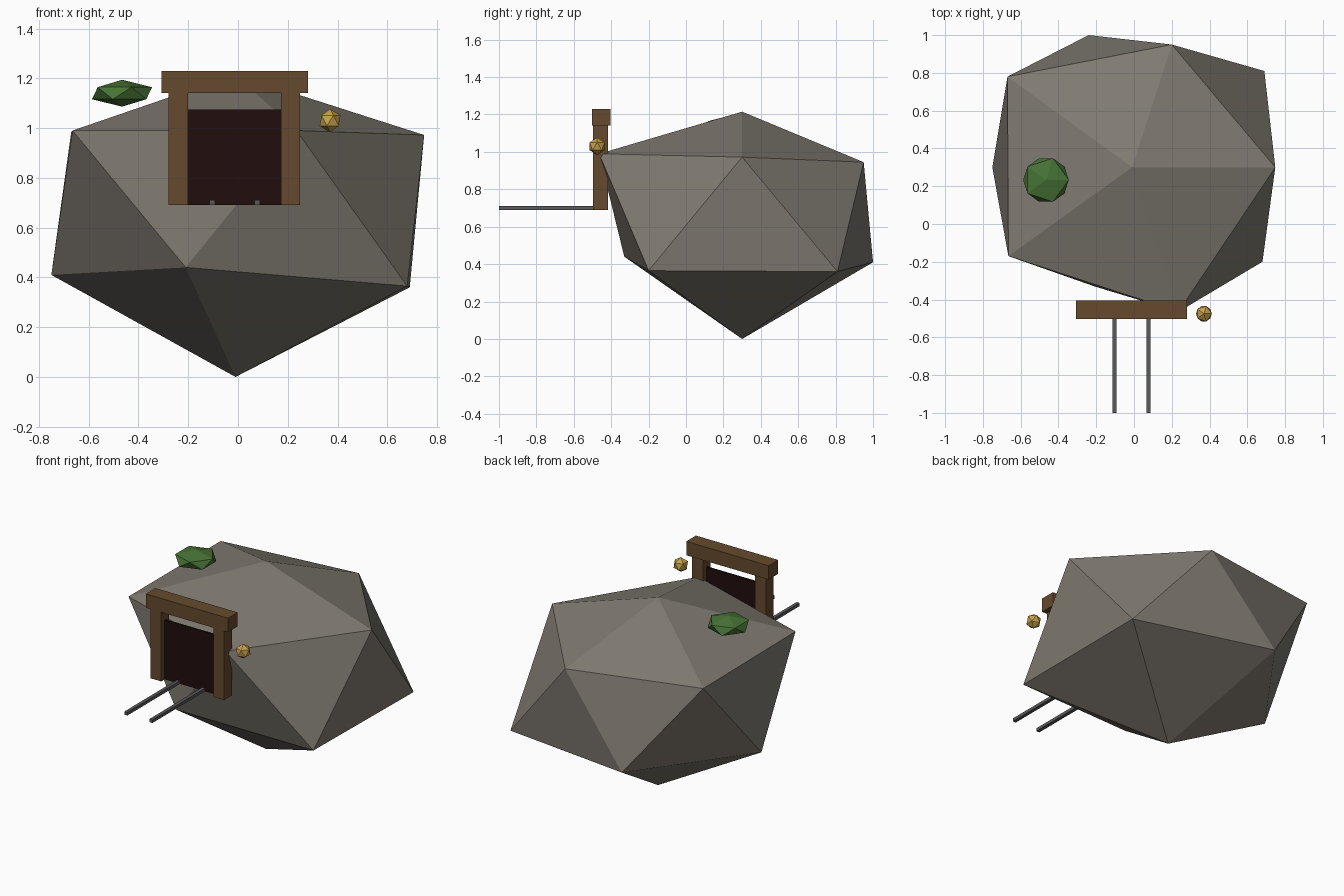
import bpy, bmesh
from mathutils import Vector

if "Cube" in bpy.data.objects:
    bpy.data.objects.remove(bpy.data.objects["Cube"])


def mat(name, rgb):
    m = bpy.data.materials.new(name)
    m.diffuse_color = (*rgb, 1)
    m.use_nodes = True
    m.node_tree.nodes["Principled BSDF"].inputs["Base Color"].default_value = m.diffuse_color
    return m


STONE = mat("stone", (0.215, 0.195, 0.165))
WOOD = mat("timber", (0.133, 0.068, 0.026))
DARK = mat("dark_opening", (0.015, 0.004, 0.004))
STEEL = mat("steel", (0.10, 0.10, 0.105))
LEAF = mat("leaf", (0.062, 0.17, 0.035))
GOLD = mat("gold", (0.58, 0.36, 0.075))


def finish(name, bm, material):
    me = bpy.data.meshes.new(name)
    bm.to_mesh(me)
    bm.free()
    me.materials.append(material)
    ob = bpy.data.objects.new(name, me)
    bpy.context.collection.objects.link(ob)
    return ob


def box(name, lo, hi, material):
    lo, hi = Vector(lo), Vector(hi)
    bm = bmesh.new()
    bmesh.ops.create_cube(bm, size=1)
    for v in bm.verts:
        v.co = (lo + hi) / 2 + v.co * (hi - lo)
    return finish(name, bm, material)


def ico(name, centre, radius, squash, material):
    bm = bmesh.new()
    bmesh.ops.create_icosphere(bm, subdivisions=1, radius=radius)
    for v in bm.verts:
        v.co.z *= squash
        v.co += Vector(centre)
    return finish(name, bm, material)


# Boulder: icosahedron with each corner pulled to its irregular place
corners = [Vector(p) for p in (
    (-0.01, 0.30, 0.0), (-0.01, 0.30, 1.215),
    (0.68, -0.20, 0.365), (-0.21, -0.33, 0.44), (-0.75, 0.30, 0.41),
    (-0.24, 1.00, 0.41), (0.69, 0.81, 0.36),
    (0.235, -0.465, 0.99), (-0.665, -0.17, 0.99), (-0.67, 0.78, 0.985),
    (0.20, 0.95, 0.945), (0.748, 0.30, 0.972))]
bm = bmesh.new()
bmesh.ops.create_icosphere(bm, subdivisions=1, radius=1)
for v in bm.verts:
    guess = Vector((v.co.x * 0.8, 0.3 + v.co.y * 0.8, 0.62 + v.co.z * 0.62))
    v.co = min(corners, key=lambda c: (c - guess).length)
finish("boulder", bm, STONE)

# Mine entrance: timber frame around a dark panel
for side, x in (("left", -0.24), ("right", 0.211)):
    box(side + "_post", (x - 0.039, -0.498, 0.69), (x + 0.039, -0.418, 1.14), WOOD)
box("lintel", (-0.308, -0.503, 1.14), (0.281, -0.405, 1.23), WOOD)
box("opening", (-0.203, -0.463, 0.69), (0.174, -0.453, 1.075), DARK)

# Cart rails
for side, x in (("left", -0.103), ("right", 0.077)):
    box(side + "_rail", (x - 0.011, -1.0, 0.69), (x + 0.011, -0.42, 0.71), STEEL)

# Shrub and lantern
ico("shrub", (-0.466, 0.233, 1.14), 0.135, 0.4, LEAF)
ico("lantern", (0.37, -0.475, 1.03), 0.047, 1.0, GOLD)
